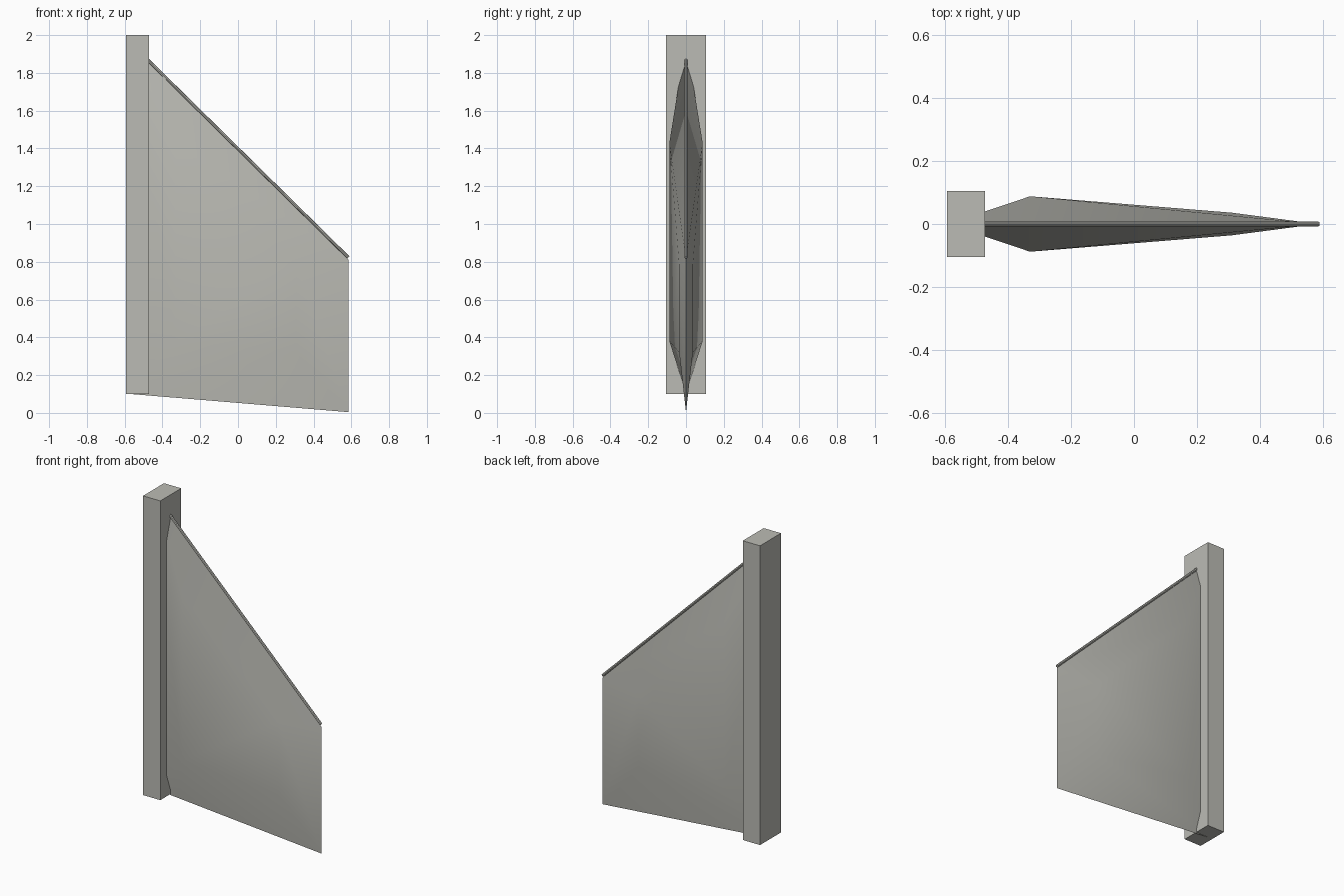
import bpy, bmesh
from mathutils import Vector

if "Cube" in bpy.data.objects:
    bpy.data.objects.remove(bpy.data.objects["Cube"])

grey = bpy.data.materials.new("warm_grey")
grey.diffuse_color = (0.50, 0.50, 0.46, 1)
grey.use_nodes = True
grey.node_tree.nodes["Principled BSDF"].inputs["Base Color"].default_value = grey.diffuse_color


def finish(name, bm, smooth=False):
    bmesh.ops.recalc_face_normals(bm, faces=bm.faces)
    me = bpy.data.meshes.new(name)
    bm.to_mesh(me)
    bm.free()
    me.materials.append(grey)
    ob = bpy.data.objects.new(name, me)
    bpy.context.collection.objects.link(ob)
    if smooth:
        bpy.ops.object.select_all(action='DESELECT')
        ob.select_set(True)
        bpy.context.view_layer.objects.active = ob
        bpy.ops.object.shade_smooth_by_angle(angle=0.6)
    return ob


# square post
bm = bmesh.new()
bmesh.ops.create_cube(bm, size=1)
for v in bm.verts:
    v.co = (-0.533 + v.co.x * 0.121, v.co.y * 0.21, 1.05 + v.co.z * 1.9)
finish("post", bm)

# fin: thin rim, swollen inner panel mirrored to both sides
rim = [(-0.592, 0.102), (0.585, 0.004), (0.585, 0.81), (-0.592, 1.978)]
panel = [(-0.33, 0.088, 0.38), (0.31, 0.036, 0.32),
         (0.31, 0.036, 0.78), (-0.33, 0.088, 1.43)]
bm = bmesh.new()
outer = [bm.verts.new((x, 0, z)) for x, z in rim]
for side in (-1, 1):
    inner = [bm.verts.new((x, y * side, z)) for x, y, z in panel]
    bm.faces.new(inner)
    for i in range(4):
        j = (i + 1) % 4
        bm.faces.new((outer[i], outer[j], inner[j], inner[i]))
finish("fin", bm, smooth=True)

# thin rod along the sloping edge
a, b = Vector((-0.53, 0, 1.92)), Vector((0.584, 0, 0.823))
bm = bmesh.new()
bmesh.ops.create_cone(bm, cap_ends=True, segments=8, radius1=0.0085,
                      radius2=0.0085, depth=(b - a).length)
rot = (b - a).to_track_quat('Z', 'Y')
for v in bm.verts:
    v.co = rot @ v.co + (a + b) / 2
finish("edge_rod", bm, smooth=True)
